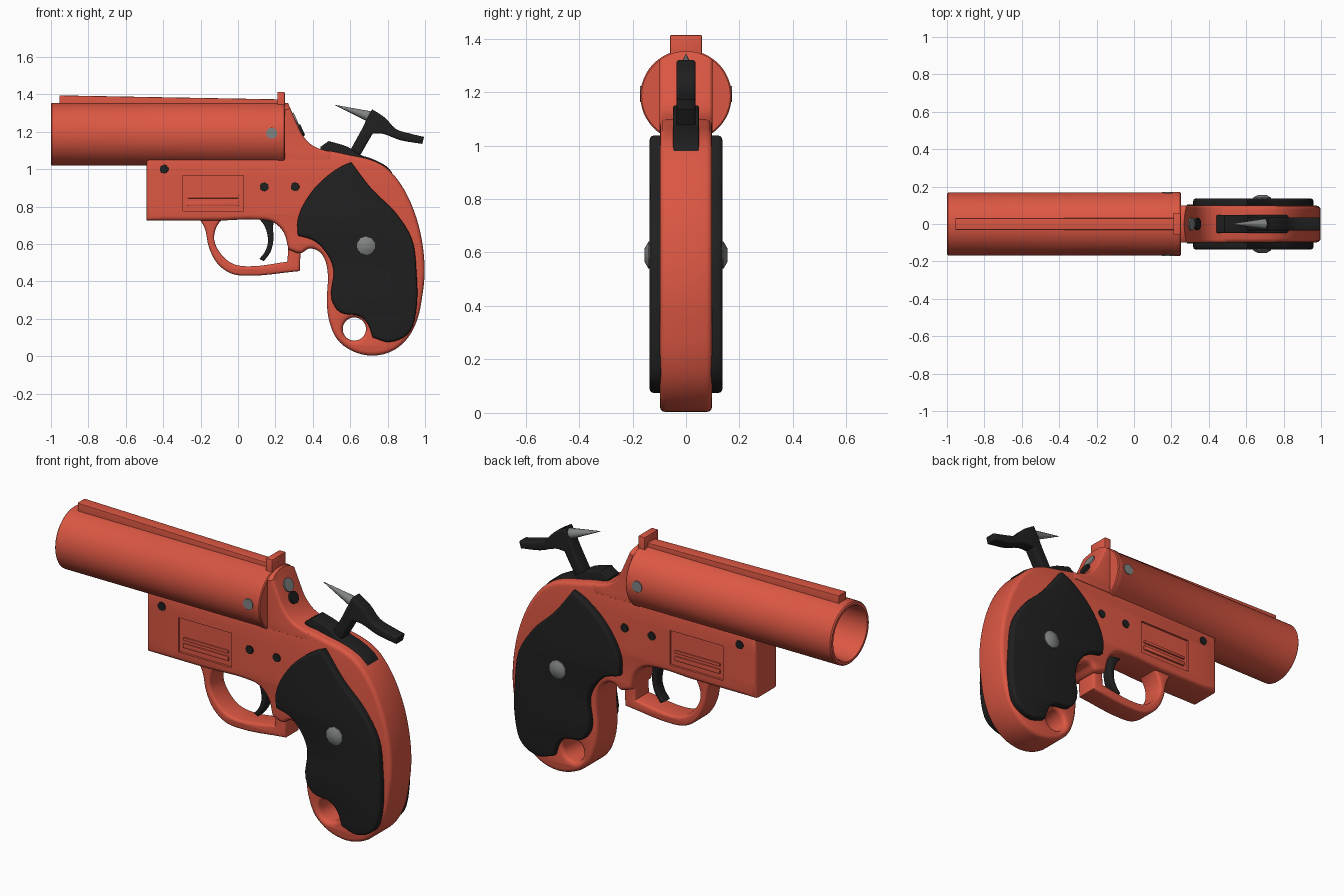
import bpy, bmesh, math
from mathutils import Vector, Matrix

if "Cube" in bpy.data.objects:
    bpy.data.objects.remove(bpy.data.objects["Cube"])


def material(name, rgb):
    m = bpy.data.materials.new(name)
    m.diffuse_color = (*rgb, 1)
    m.use_nodes = True
    m.node_tree.nodes["Principled BSDF"].inputs["Base Color"].default_value = m.diffuse_color
    return m


ORANGE = material("orange_paint", (0.71, 0.095, 0.056))
BLACK = material("black_rubber", (0.014, 0.014, 0.014))
GREY = material("grey_steel", (0.22, 0.23, 0.23))


def finish(name, mesh, mat, angle=35):
    mesh.materials.clear()
    mesh.materials.append(mat)
    for p in mesh.polygons:
        p.use_smooth = True
        p.material_index = 0
    mesh.set_sharp_from_angle(angle=math.radians(angle))
    mesh.name = name
    ob = bpy.data.objects.new(name, mesh)
    bpy.context.collection.objects.link(ob)
    return ob


def from_bmesh(name, bm, mat, angle=35):
    bmesh.ops.recalc_face_normals(bm, faces=bm.faces[:])
    mesh = bpy.data.meshes.new(name)
    bm.to_mesh(mesh)
    bm.free()
    return finish(name, mesh, mat, angle)


def evaluated(ob):
    dg = bpy.context.evaluated_depsgraph_get()
    dg.update()
    return bpy.data.meshes.new_from_object(ob.evaluated_get(dg))


def smooth_loop(pts, steps=4, corner=50):
    """Rounds a closed outline, keeping sharp corners."""
    P = [Vector(p) for p in pts]
    n = len(P)
    out = []

    def tangent(i, seg):
        a, b = (P[i] - P[i - 1]).normalized(), (P[(i + 1) % n] - P[i]).normalized()
        if a.angle(b) > math.radians(corner):
            return seg
        return (a + b).normalized() * seg.length

    for i in range(n):
        j = (i + 1) % n
        seg = P[j] - P[i]
        t0, t1 = tangent(i, seg), tangent(j, seg)
        for k in range(steps):
            t = k / steps
            out.append(P[i] * (2*t**3 - 3*t**2 + 1) + t0 * (t**3 - 2*t**2 + t)
                       + P[j] * (3*t**2 - 2*t**3) + t1 * (t**3 - t**2))
    return out


def slab(name, loops, y, half, bevel, mat, steps=4):
    """Side outline (x, z), with optional holes, given thickness and rounded rims."""
    cu = bpy.data.curves.new(name, 'CURVE')
    cu.dimensions = '2D'
    cu.fill_mode = 'BOTH'
    cu.extrude, cu.bevel_depth, cu.offset = half - bevel, bevel, -bevel
    cu.bevel_resolution = 2
    for pts in loops:
        pts = smooth_loop(pts, steps)
        sp = cu.splines.new('POLY')
        sp.points.add(len(pts) - 1)
        for q, p in zip(sp.points, pts):
            q.co = (p.x, p.y, 0, 1)
        sp.use_cyclic_u = True
    tmp = bpy.data.objects.new("tmp", cu)
    bpy.context.collection.objects.link(tmp)
    mesh = evaluated(tmp)
    bpy.data.objects.remove(tmp)
    bm = bmesh.new()
    bm.from_mesh(mesh)
    bmesh.ops.remove_doubles(bm, verts=bm.verts[:], dist=1e-5)
    bm.transform(Matrix.Translation((0, y, 0)) @ Matrix.Rotation(math.pi / 2, 4, 'X'))
    return from_bmesh(name, bm, mat)


def rod(name, a, b, r1, r2, mat, sides=20):
    a, b = Vector(a), Vector(b)
    bm = bmesh.new()
    bmesh.ops.create_cone(bm, cap_ends=True, segments=sides, radius1=r1, radius2=r2,
                          depth=(b - a).length)
    bm.transform(Matrix.Translation((a + b) / 2)
                 @ (b - a).to_track_quat('Z', 'Y').to_matrix().to_4x4())
    return from_bmesh(name, bm, mat)


def box(name, lo, hi, mat, bevel=0.0):
    lo, hi = Vector(lo), Vector(hi)
    bm = bmesh.new()
    bmesh.ops.create_cube(bm, size=1)
    bm.transform(Matrix.Translation((lo + hi) / 2) @ Matrix.Diagonal((*(hi - lo), 1)))
    if bevel:
        bmesh.ops.bevel(bm, geom=bm.edges[:], offset=bevel, segments=2, affect='EDGES', profile=0.5)
    return from_bmesh(name, bm, mat)


def boolean(ob, cutter, op):
    m = ob.modifiers.new("cut", 'BOOLEAN')
    m.operation, m.object, m.solver = op, cutter, 'EXACT'
    mesh = evaluated(ob)
    name, mat = ob.name, ob.data.materials[0]
    bpy.data.objects.remove(ob)
    bpy.data.objects.remove(cutter)
    return finish(name, mesh, mat)


# Barrel: hollow tube turned around the x axis
AXIS_Z, R = 1.186, 0.168
bm = bmesh.new()
rings = []
for x, r in [(-0.1, 0.001), (-0.1, 0.142), (-0.99, 0.142), (-1.0, 0.148), (-1.0, 0.162),
             (-0.994, R), (0.21, R), (0.215, 0.171), (0.245, 0.171), (0.25, 0.166), (0.25, 0.001)]:
    rings.append([bm.verts.new((x, r * math.cos(a), AXIS_Z + r * math.sin(a)))
                  for a in (2 * math.pi * k / 48 for k in range(48))])
for A, B in zip(rings, rings[1:]):
    for k in range(48):
        bm.faces.new((A[k], A[k - 1], B[k - 1], B[k]))
from_bmesh("barrel", bm, ORANGE)

# Top rib and rear sight
slab("barrel_rib", [[(-0.955, 1.32), (0.22, 1.32), (0.22, 1.373), (-0.955, 1.394)]],
     0.0, 0.032, 0.004, ORANGE, 1)
box("rear_sight", (0.21, -0.06, 1.29), (0.25, 0.06, 1.413), ORANGE, 0.005)

# Breech: sloped block trimmed to the barrel's roundness
breech = slab("breech", [[(0.2, 1.0), (0.5, 1.0), (0.5, 1.09), (0.4, 1.125), (0.35, 1.175),
                          (0.31, 1.255), (0.265, 1.36), (0.2, 1.36)]], 0, 0.1, 0.015, ORANGE)
trim = rod("trim", (0.1, 0, AXIS_Z), (0.6, 0, AXIS_Z), 0.167, 0.167, ORANGE, 48)
boolean(breech, trim, 'INTERSECT')

# Frame and grip in one outline, with lanyard hole
hole = [(0.622 + 0.062 * math.cos(k * math.pi / 6), 0.145 + 0.062 * math.sin(k * math.pi / 6))
        for k in range(12)]
frame = slab("frame", [[
    (-0.49, 1.06), (-0.49, 0.725), (-0.1, 0.725), (0.1, 0.73), (0.19, 0.715), (0.245, 0.66),
    (0.27, 0.57), (0.335, 0.55), (0.38, 0.575), (0.43, 0.562), (0.463, 0.52), (0.48, 0.44),
    (0.475, 0.28), (0.49, 0.18), (0.53, 0.09), (0.61, 0.028), (0.72, 0.003), (0.83, 0.03),
    (0.91, 0.1), (0.96, 0.2), (0.985, 0.32), (0.998, 0.45), (0.983, 0.62), (0.94, 0.78),
    (0.87, 0.92), (0.79, 1.01), (0.71, 1.05), (0.6, 1.075), (0.46, 1.1), (0.25, 1.08)], hole],
    0, 0.098, 0.022, ORANGE)
for s in (-1, 1):
    ya, yb = sorted((s * 0.086, s * 0.15))
    frame = boolean(frame, box("cut", (-0.295, ya, 0.775), (0.03, yb, 0.965), ORANGE), 'DIFFERENCE')

# Trigger guard and trigger
slab("trigger_guard", [[
    (-0.22, 0.75), (-0.18, 0.69), (-0.155, 0.58), (-0.11, 0.495), (-0.04, 0.443), (0.03, 0.43),
    (0.33, 0.455), (0.335, 0.575), (0.268, 0.6), (0.265, 0.505), (0.05, 0.48), (-0.03, 0.495),
    (-0.09, 0.545), (-0.127, 0.62), (-0.115, 0.69), (-0.07, 0.75)]], 0, 0.065, 0.014, ORANGE)
slab("trigger", [[(0.1, 0.75), (0.145, 0.69), (0.16, 0.61), (0.145, 0.56), (0.115, 0.52),
                  (0.138, 0.508), (0.175, 0.56), (0.19, 0.63), (0.187, 0.69), (0.2, 0.75)]],
     0, 0.03, 0.008, BLACK)

# Parts mirrored on both sides
plate = [(0.318, 0.72), (0.32, 0.645), (0.41, 0.615), (0.48, 0.54), (0.51, 0.465), (0.5, 0.305),
         (0.545, 0.235), (0.655, 0.212), (0.695, 0.17), (0.72, 0.1), (0.81, 0.075), (0.91, 0.12),
         (0.95, 0.225), (0.953, 0.465), (0.93, 0.625), (0.84, 0.77), (0.715, 0.893),
         (0.605, 1.037), (0.545, 1.01), (0.43, 0.92), (0.35, 0.81)]
for s, side in ((-1, "left"), (1, "right")):
    slab("grip_plate_" + side, [plate], s * 0.108, 0.028, 0.014, BLACK)
    rod("grip_screw_rim_" + side, (0.685, s * 0.12, 0.59), (0.685, s * 0.141, 0.59),
        0.052, 0.05, GREY, 10)
    rod("grip_screw_" + side, (0.685, s * 0.141, 0.59), (0.685, s * 0.155, 0.59),
        0.05, 0.025, GREY, 10)
    rod("barrel_pin_" + side, (0.18, s * 0.15, 1.192), (0.18, s * 0.1715, 1.192),
        0.03, 0.03, GREY, 16)
    for i, (x, z) in enumerate([(-0.395, 1.0), (0.14, 0.905), (0.305, 0.905)]):
        rod(f"frame_screw_{side}_{i + 1}", (x, s * 0.08, z), (x, s * 0.103, z),
            0.026, 0.023, BLACK, 10)
    # raised bars inside the recessed side panel
    for i, (z, h) in enumerate([(0.815, 0.012), (0.852, 0.008)]):
        ya, yb = sorted((s * 0.08, s * 0.095))
        box(f"panel_bar_{side}_{i + 1}", (-0.27, ya, z - h), (0.005, yb, z + h), ORANGE, 0.003)

# Hammer: slot strip, post with thumb spur, steel claw
slab("hammer_base", [[(0.44, 1.06), (0.44, 1.118), (0.485, 1.15), (0.588, 1.118), (0.65, 1.078),
                      (0.72, 1.054), (0.8, 1.01), (0.825, 0.98), (0.78, 0.97), (0.6, 1.03)]],
     0, 0.048, 0.006, BLACK)
slab("hammer", [[(0.58, 1.06), (0.6, 1.1), (0.663, 1.215), (0.685, 1.26), (0.717, 1.32),
                 (0.786, 1.275), (0.845, 1.214), (0.92, 1.19), (0.995, 1.172), (0.985, 1.135),
                 (0.866, 1.155), (0.77, 1.19), (0.72, 1.19), (0.645, 1.06)]],
     0, 0.036, 0.01, BLACK, 3)
rod("hammer_claw", (0.71, 0, 1.279), (0.52, 0, 1.342), 0.03, 0.001, GREY, 12)

# Firing pin plate and pin on the breech slope
n = Vector((0.91, 0, 0.41))
for name, c, r, h, mat in (("firing_plate", (0.304, 0, 1.268), 0.036, 0.008, GREY),
                           ("firing_pin", (0.333, 0, 1.205), 0.032, 0.014, BLACK)):
    rod(name, Vector(c) - n * 0.03, Vector(c) + n * h, r, r, mat, 16)
